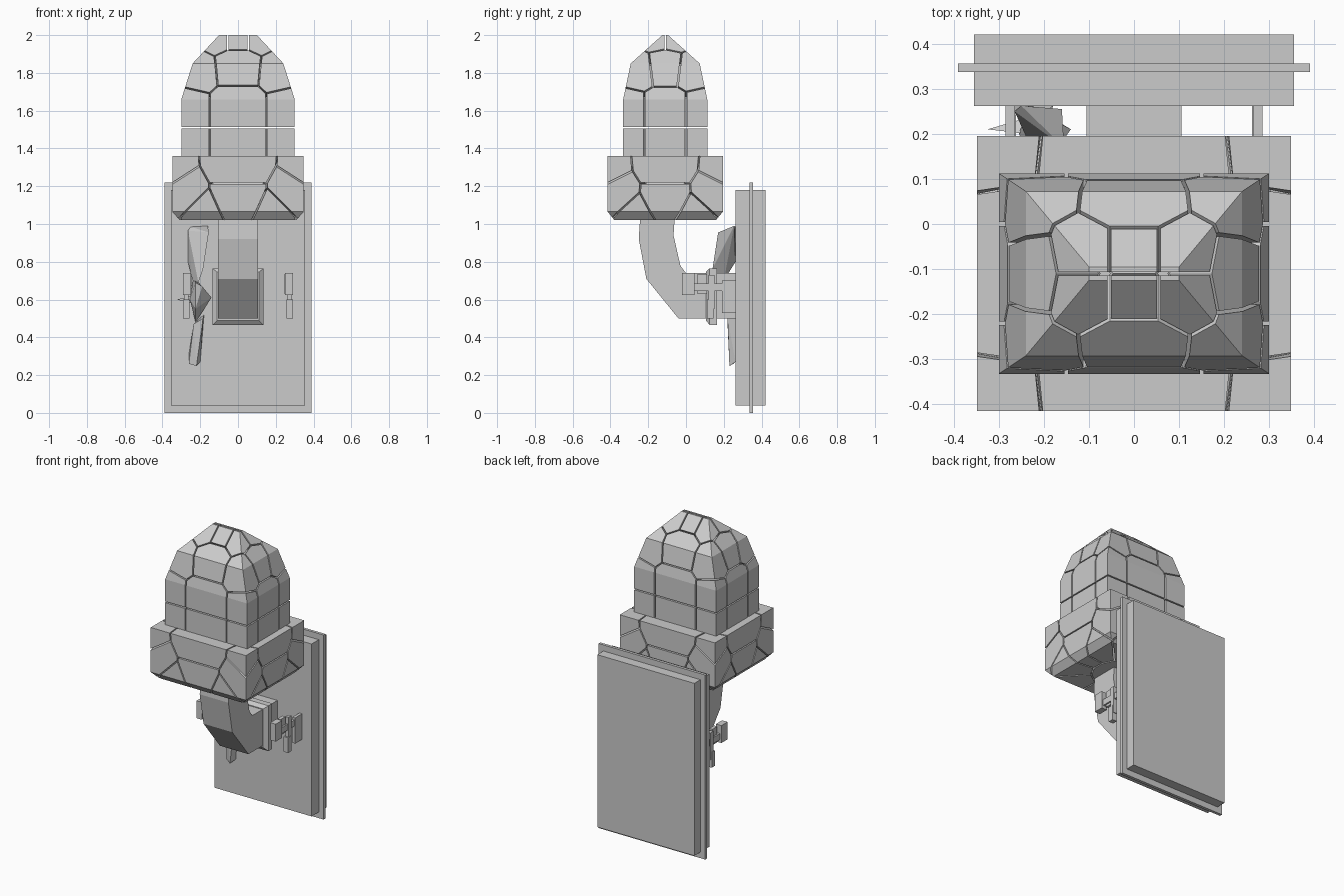
import bpy, bmesh
from mathutils import Vector

if "Cube" in bpy.data.objects:
    bpy.data.objects.remove(bpy.data.objects["Cube"])

CY = -0.11   # lantern axis in y


def finish(name, bm):
    bmesh.ops.recalc_face_normals(bm, faces=bm.faces)
    me = bpy.data.meshes.new(name)
    bm.to_mesh(me)
    bm.free()
    ob = bpy.data.objects.new(name, me)
    bpy.context.collection.objects.link(ob)
    return ob


def hull_bm(points):
    bm = bmesh.new()
    for p in points:
        bm.verts.new(p)
    bmesh.ops.convex_hull(bm, input=bm.verts)
    bmesh.ops.dissolve_limit(bm, angle_limit=0.01, verts=bm.verts, edges=bm.edges)
    return bm


def hull(name, points):
    return finish(name, hull_bm(points))


def box(name, x, y, z):
    return hull(name, [(a, b, c) for a in x for b in y for c in z])


def prism(name, profile, x0, x1):
    """Extrude a (y, z) profile along x."""
    bm = bmesh.new()
    f = bm.faces.new([bm.verts.new((x0, y, z)) for y, z in profile])
    r = bmesh.ops.extrude_face_region(bm, geom=[f])
    vs = [g for g in r["geom"] if isinstance(g, bmesh.types.BMVert)]
    bmesh.ops.translate(bm, verts=vs, vec=(x1 - x0, 0, 0))
    return finish(name, bm)


def rings(levels):
    """Corners of stacked rectangles: (half x, half y, z)."""
    return [(sx * hx, CY + sy * hy, z) for hx, hy, z in levels
            for sx in (-1, 1) for sy in (-1, 1)]


def cracked(name, points, seeds, gap=0.008):
    """Split a convex solid into Voronoi chunks with narrow gaps."""
    whole = hull_bm(points)
    out = bmesh.new()
    for s in seeds:
        bm = whole.copy()
        for t in seeds:
            n = t - s
            if n.length < 1e-5 or not bm.faces:
                continue
            n.normalize()
            r = bmesh.ops.bisect_plane(bm, geom=bm.verts[:] + bm.edges[:] + bm.faces[:],
                                       plane_co=(s + t) / 2 - n * gap / 2, plane_no=n,
                                       clear_outer=True)
            cut = [e for e in r["geom_cut"] if isinstance(e, bmesh.types.BMEdge)]
            if len(cut) > 2:
                bmesh.ops.contextual_create(bm, geom=cut)
        tmp = bpy.data.meshes.new("chunk")
        bm.to_mesh(tmp)
        bm.free()
        out.from_mesh(tmp)
        bpy.data.meshes.remove(tmp)
    whole.free()
    return finish(name, out)


def mirrored(protos):
    """Reflect seeds over x and around the lantern axis."""
    pts = []
    for x, y, z in protos:
        for sx in (-1, 1):
            for sy in (-1, 1):
                p = Vector((sx * x, CY + sy * y, z))
                if all((p - q).length > 1e-4 for q in pts):
                    pts.append(p)
    return pts


# Lantern dome, cracked into panels
dome_seeds = mirrored([
    (0, .22, 1.43), (.3, .22, 1.43), (.3, 0, 1.43),
    (0, .22, 1.59), (.3, .22, 1.59), (.3, 0, 1.59),
    (0, .15, 1.86), (.24, .16, 1.84), (.24, 0, 1.86),
    (0, .05, 1.98), (.11, .05, 1.98)])
cracked("lantern_dome", rings([(.3, .2225, 1.36), (.3, .2225, 1.66),
                               (.24, .1825, 1.85), (.1, .015, 2.0)]), dome_seeds)

# Wider lantern base with a chamfered underside
base_seeds = mirrored([
    (0, .3, 1.31), (.4, .34, 1.28), (.35, 0, 1.31),
    (0, .3, 1.12), (.31, .27, 1.14), (.35, 0, 1.12),
    (.2, .29, 1.03), (.33, .17, 1.03), (0, 0, 1.04)])
cracked("lantern_base", rings([(.348, .305, 1.36), (.348, .305, 1.065),
                               (.31, .27, 1.022)]), base_seeds)

# Wall plate and its thin rim
box("wall_plate", (-.355, .355), (.262, .42), (.04, 1.18))
box("wall_plate_rim", (-.39, .39), (.337, .356), (0, 1.22))

# Bent arm and the tapered collar around it
prism("arm", [(-.243, 1.03), (-.25, .92), (-.21, .71), (-.04, .5), (.27, .5), (.27, .74),
              (0, .74), (-.03, .78), (-.066, .94), (-.06, 1.03)], -.105, .105)
hull("arm_collar", [(sx * hx, y, z) for y, hx, z0, z1 in
                    ((.105, .11, .49, .745), (.125, .135, .465, .765), (.165, .135, .465, .765))
                    for sx in (-1, 1) for z in (z0, z1)])

# Small side fittings, one on each side of the arm
for s, side in ((-1, "left"), (1, "right")):
    for part, x, y, z in (
            ("grip", (.25, .29), (-.02, .045), (.625, .74)),
            ("rod", (.262, .28), (.04, .262), (.645, .685)),
            ("cheek", (.247, .27), (.06, .11), (.63, .735)),
            ("latch", (.256, .29), (.11, .145), (.5, .60)),
            ("link", (.262, .285), (.12, .15), (.55, .73)),
            ("foot", (.265, .285), (.19, .262), (.53, .70))):
        box(f"{side}_fitting_{part}", [s * v for v in x], y, z)

# Faceted blades on the left, with a pointed hub
hull("upper_blade", [(-.265, .25, .965), (-.25, .262, .985), (-.16, .255, .99),
                     (-.155, .17, .955), (-.185, .14, .76), (-.21, .13, .69),
                     (-.24, .2, .7), (-.265, .262, .8)])
hull("lower_blade", [(-.185, .22, .5), (-.18, .262, .52), (-.2, .262, .27),
                     (-.22, .23, .248), (-.26, .25, .26), (-.26, .262, .31), (-.235, .22, .47)])
hull("blade_hub", [(-.14, .21, .61), (-.225, .13, .69), (-.225, .13, .55), (-.235, .262, .72),
                   (-.225, .262, .48), (-.255, .2, .6), (-.19, .14, .67)])
hull("hub_pin", [(-.325, .21, .6), (-.24, .2, .62), (-.24, .2, .58), (-.24, .235, .6)])
